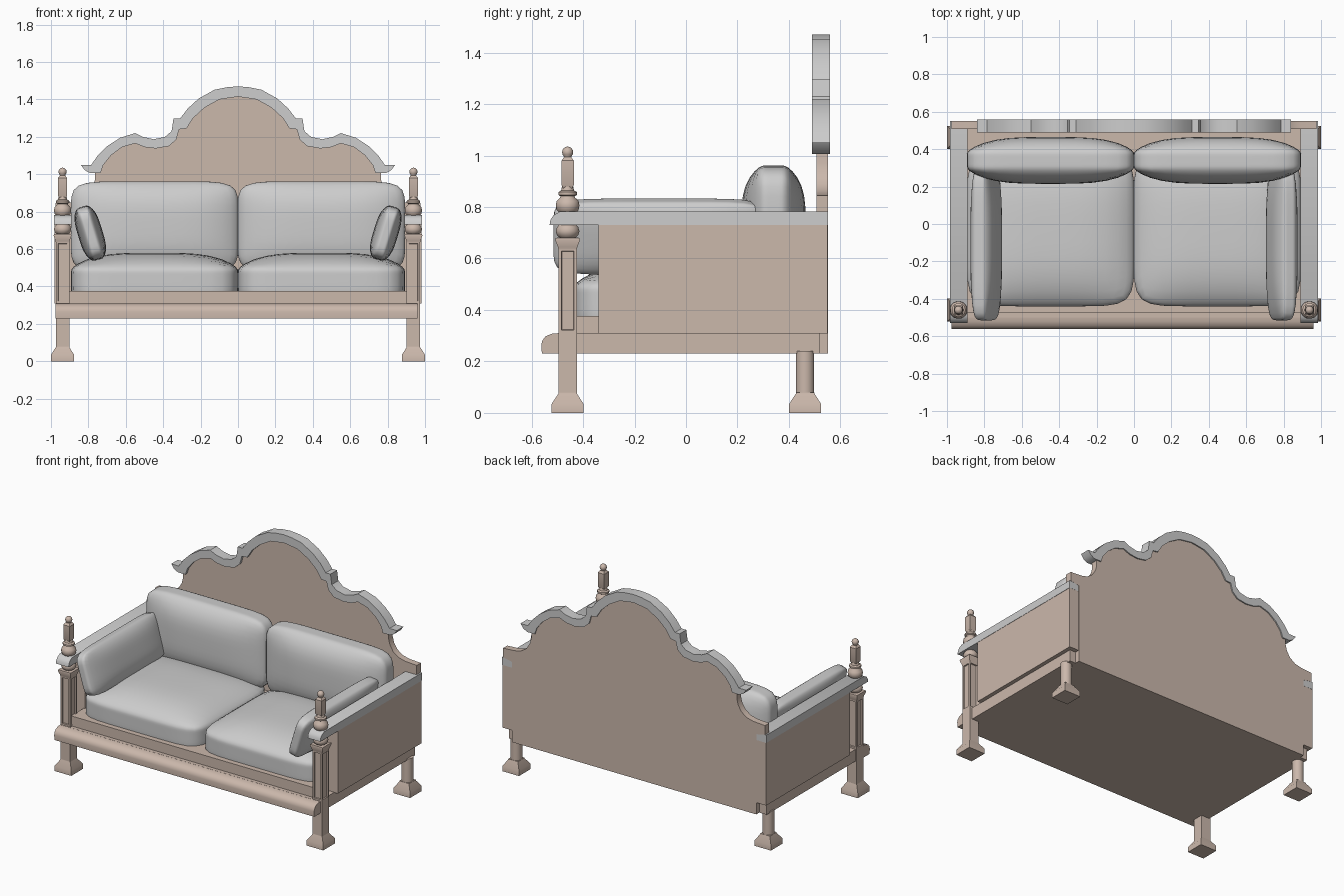
import bpy, bmesh, math
from mathutils import Matrix, Vector

cube = bpy.data.objects.get("Cube")
if cube:
    bpy.data.objects.remove(cube, do_unlink=True)


def material(name, rgb):
    m = bpy.data.materials.new(name)
    m.use_nodes = True
    m.diffuse_color = (*rgb, 1)
    m.node_tree.nodes["Principled BSDF"].inputs["Base Color"].default_value = (*rgb, 1)
    return m


WOOD = material("pale wood", (0.60, 0.48, 0.41))
GREY = material("light grey", (0.61, 0.61, 0.61))


def finish(name, bm, mat, angle=30):
    bmesh.ops.recalc_face_normals(bm, faces=bm.faces[:])
    me = bpy.data.meshes.new(name)
    bm.to_mesh(me)
    bm.free()
    me.materials.append(mat)
    for p in me.polygons:
        p.use_smooth = True
    me.set_sharp_from_angle(angle=math.radians(angle))
    ob = bpy.data.objects.new(name, me)
    bpy.context.collection.objects.link(ob)
    return ob


def prism(name, pts, axis, a, b, mat, angle=30):
    """Extrude a profile: (y, z) along x, or (x, z) along y."""
    bm = bmesh.new()
    place = (lambda p, t: (t, p[0], p[1])) if axis == "x" else (lambda p, t: (p[0], t, p[1]))
    ends = [[bm.verts.new(place(p, t)) for p in pts] for t in (a, b)]
    for ring in ends:
        bm.faces.new(ring)
    n = len(pts)
    for i in range(n):
        j = (i + 1) % n
        bm.faces.new((ends[0][i], ends[0][j], ends[1][j], ends[1][i]))
    return finish(name, bm, mat, angle)


def box(name, x, y, z, mat):
    rect = [(y[0], z[0]), (y[1], z[0]), (y[1], z[1]), (y[0], z[1])]
    return prism(name, rect, "x", x[0], x[1], mat)


def turned(name, pts, x, y, sides, mat, panel=False):
    """Stack rings of (half width, z); four sides give a square section."""
    bm = bmesh.new()
    grow = 1 / math.cos(math.pi / sides) if sides == 4 else 1
    rings = []
    for r, z in pts:
        ring = []
        for i in range(sides):
            t = 2 * math.pi * (i + 0.5) / sides
            ring.append(bm.verts.new((x + r * grow * math.cos(t), y + r * grow * math.sin(t), z)))
        rings.append(ring)
    walls = []
    for lo, hi in zip(rings, rings[1:]):
        for i in range(sides):
            j = (i + 1) % sides
            walls.append(bm.faces.new((lo[i], lo[j], hi[j], hi[i])))
    bm.faces.new(rings[0])
    bm.faces.new(rings[-1])
    bmesh.ops.recalc_face_normals(bm, faces=bm.faces[:])
    if panel:
        bmesh.ops.inset_individual(bm, faces=walls, thickness=0.016, depth=0)
        bmesh.ops.inset_individual(bm, faces=walls, thickness=0.003, depth=-0.008)
    return finish(name, bm, mat, 35)


def pillow(name, centre, half, thin_axis, taper, tilt=0, one_sided=False):
    """Rounded block that thins towards its rim."""
    bm = bmesh.new()
    bmesh.ops.create_cube(bm, size=2)
    bmesh.ops.subdivide_edges(bm, edges=bm.edges[:], cuts=11, use_grid_fill=True)
    spin = Matrix.Rotation(tilt, 3, "Y")
    for v in bm.verts:
        norm = sum(abs(c) ** 7 for c in v.co) ** (1 / 7)
        c = v.co / norm
        u, w = [c[i] for i in range(3) if i != thin_axis]
        if not one_sided or c[thin_axis] > 0:
            c[thin_axis] *= 1 - taper * (1 - (1 - abs(u) ** 3.5) * (1 - abs(w) ** 3.5))
        v.co = spin @ Vector([c[i] * half[i] for i in range(3)]) + Vector(centre)
    return finish(name, bm, GREY, 60)


def mirrored(pts):
    return pts + [(-x, z) for x, z in reversed(pts) if x]


# Base, rounded front moulding and seat deck
box("base", (-0.965, 0.955), (-0.5, 0.52), (0.23, 0.31), WOOD)
prism("front_moulding", [(-0.49, 0.23), (-0.56, 0.23), (-0.562, 0.265), (-0.558, 0.282),
                         (-0.545, 0.298), (-0.52, 0.308), (-0.49, 0.31)],
      "x", -0.975, 0.96, WOOD, 40)
box("seat_deck", (-0.91, 0.91), (-0.475, 0.52), (0.30, 0.377), WOOD)

# Backboard and crest, both from half profiles
crest_top = [(-0.84, 1.05), (-0.785, 1.05), (-0.75, 1.10), (-0.70, 1.15), (-0.63, 1.195),
             (-0.55, 1.22), (-0.51, 1.20), (-0.45, 1.187), (-0.39, 1.20), (-0.355, 1.23),
             (-0.345, 1.297), (-0.31, 1.297), (-0.27, 1.35), (-0.21, 1.405),
             (-0.125, 1.452), (-0.06, 1.465), (0, 1.47)]
crest_under = [(-0.82, 1.022), (-0.79, 1.006), (-0.735, 1.006), (-0.72, 1.05), (-0.68, 1.10),
               (-0.62, 1.145), (-0.55, 1.165), (-0.50, 1.145), (-0.44, 1.138), (-0.37, 1.15),
               (-0.33, 1.185), (-0.315, 1.24), (-0.275, 1.245), (-0.24, 1.30),
               (-0.18, 1.355), (-0.10, 1.40), (0, 1.415)]
prism("crest", mirrored(crest_top) + list(reversed(mirrored(crest_under))),
      "y", 0.49, 0.56, GREY, 32)
shoulder = [(-0.91, 0.23), (-0.91, 0.77), (-0.975, 0.783), (-0.975, 0.845), (-0.89, 0.85),
            (-0.84, 0.862), (-0.80, 0.89), (-0.775, 0.93), (-0.765, 0.97), (-0.765, 1.03)]
prism("backboard", mirrored(shoulder + [(x, z + 0.015) for x, z in crest_under[3:]]),
      "y", 0.508, 0.552, WOOD)

# Turned and square sections shared by the legs
foot = [(0.062, 0), (0.062, 0.035), (0.036, 0.075), (0.036, 0.08)]
cap = [(0.036, 0.635), (0.038, 0.645), (0.048, 0.672), (0.046, 0.68), (0.03, 0.682)]
collar = [(0.03, 0.68), (0.042, 0.69), (0.047, 0.706), (0.042, 0.722), (0.03, 0.735)]
urn = [(0.03, 0.775), (0.043, 0.788), (0.047, 0.806), (0.043, 0.824), (0.03, 0.836),
       (0.028, 0.842), (0.037, 0.847), (0.037, 0.858), (0.026, 0.864), (0.022, 0.88)]
block = [(0.017, 0.872), (0.024, 0.885), (0.024, 0.98), (0.014, 0.994)]
ball = [(0.014, 0.99)] + [(0.022 * math.cos(a), 1.013 + 0.022 * math.sin(a))
                          for a in [math.radians(d) for d in range(-45, 90, 22)]]

for side, s in (("left", 1), ("right", -1)):
    x, yf, yb = s * 0.938, -0.46, 0.463

    # Front post with finial
    turned(side + "_front_foot", foot, x, yf, 4, WOOD)
    turned(side + "_front_leg", [(0.036, 0.075), (0.036, 0.31)], x, yf, 4, WOOD)
    turned(side + "_front_post", [(0.036, 0.31), (0.036, 0.64)], x, yf, 4, WOOD, True)
    turned(side + "_post_cap", cap, x, yf, 4, WOOD)
    turned(side + "_post_collar", collar, x, yf, 16, WOOD)
    turned(side + "_finial_urn", urn, x, yf, 16, WOOD)
    turned(side + "_finial_block", block, x, yf, 4, WOOD)
    turned(side + "_finial_ball", ball, x, yf, 16, WOOD)

    # Back leg
    turned(side + "_back_foot", foot, x, yb, 4, WOOD)
    turned(side + "_back_leg", [(0.036, 0.07), (0.036, 0.24)], x, yb, 16, WOOD)

    # Arm panel and armrest
    box(side + "_arm_panel", sorted((s * 0.90, s * 0.982)), (-0.34, 0.55), (0.308, 0.735), WOOD)
    prism(side + "_armrest", [(-0.53, 0.73), (-0.527, 0.75), (-0.515, 0.768), (-0.49, 0.782),
                              (0.551, 0.782), (0.551, 0.73)],
          "x", s * 0.89, s * 0.984, GREY, 40)

    # Cushions
    pillow(side + "_seat_cushion", (s * 0.446, -0.03, 0.445), (0.448, 0.41, 0.135),
           2, 0.5, one_sided=True).scale = (1, 1, 1)
    pillow(side + "_back_cushion", (s * 0.446, 0.34, 0.72), (0.448, 0.125, 0.242), 1, 0.5)
    pillow(side + "_arm_cushion", (s * 0.79, -0.105, 0.685), (0.066, 0.41, 0.148),
           0, 0.45, tilt=s * math.radians(17))
